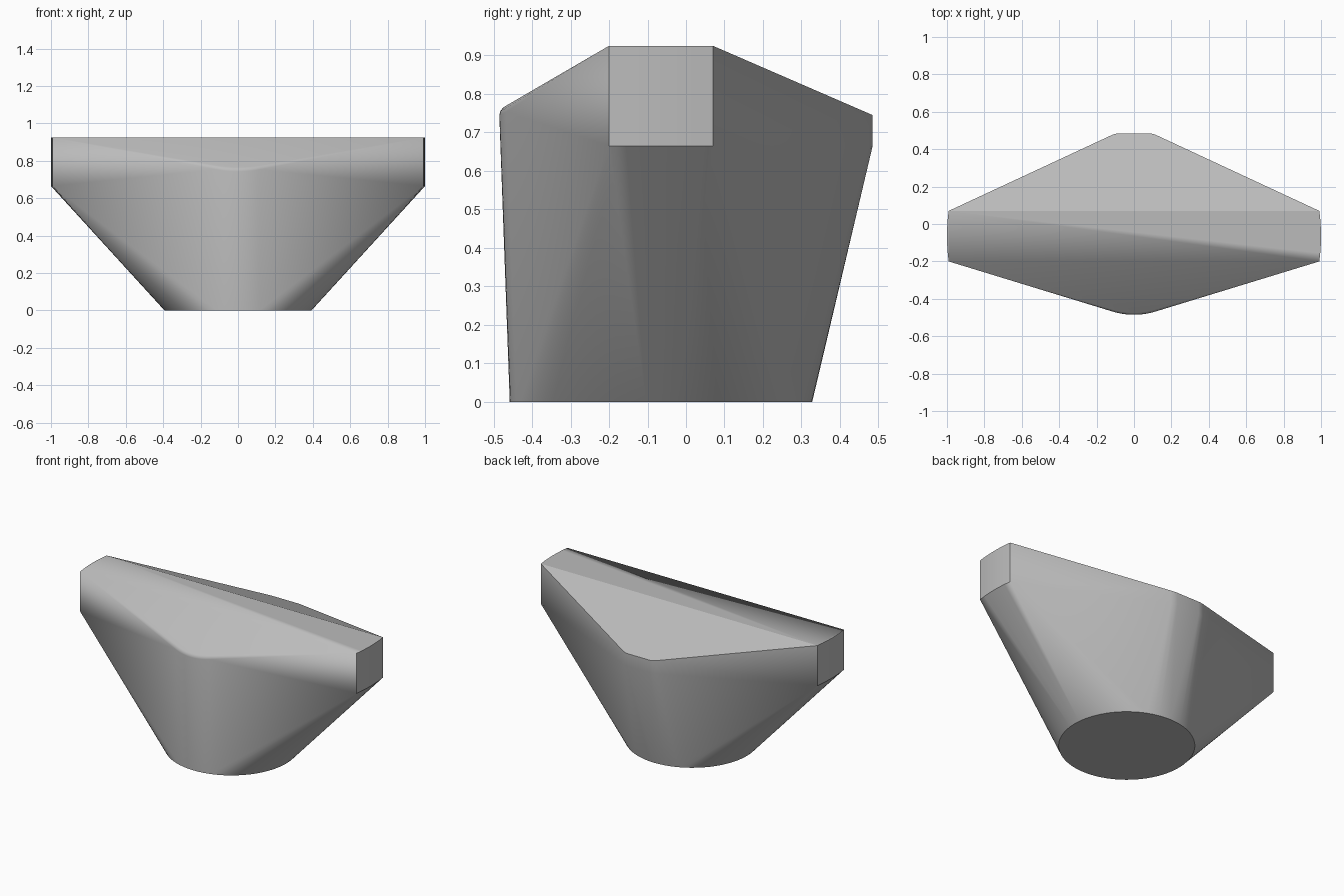
import bpy, bmesh
from math import sin, cos, pi, radians, sqrt

cube = bpy.data.objects.get("Cube")
if cube:
    bpy.data.objects.remove(cube)

grey = bpy.data.materials.new("plain grey")
grey.use_nodes = True
grey.diffuse_color = (0.5, 0.5, 0.5, 1)
grey.node_tree.nodes["Principled BSDF"].inputs["Base Color"].default_value = (0.5, 0.5, 0.5, 1)

MID, TOP, LOW = -0.065, 0.925, 0.665
FRONT, BACK = -0.2, 0.07
points = []

# Round foot
for i in range(64):
    a = 2 * pi * i / 64
    points.append((0.393 * cos(a), MID + 0.393 * sin(a), 0))

# Gently bowed end plates
for side in (-1, 1):
    for i in range(7):
        y = FRONT + (BACK - FRONT) * i / 6
        x = side * sqrt(1 - (y - MID) ** 2)
        points += [(x, y, LOW), (x, y, TOP)]

# Rounded front nose with a softened upper rim
slope = (TOP - 0.765) / (0.475 + FRONT)
for i in range(-8, 9):
    a = radians(17) * i / 8
    for radius, drop in ((0.385, 0), (0.393, 0.006), (0.395, 0.016)):
        x, y = radius * sin(a), -0.09 - radius * cos(a)
        points.append((x, y, TOP + slope * (y - FRONT) - drop))

# Narrow flat back with eased corners
for side in (-1, 1):
    for x, y in ((0.08, 0.485), (0.1, 0.482), (0.12, 0.475)):
        z = TOP - (y - BACK) * 0.18 / 0.415
        points += [(side * x, y, LOW), (side * x, y, z)]

# Wrap the sections in one faceted body
bm = bmesh.new()
for p in points:
    bm.verts.new(p)
hull = bmesh.ops.convex_hull(bm, input=bm.verts)
loose = [v for v in bm.verts if not v.link_faces]
bmesh.ops.delete(bm, geom=loose, context='VERTS')
bmesh.ops.recalc_face_normals(bm, faces=bm.faces)

# Soft blends, with crisp rims and a crisp rear crease on the top
for f in bm.faces:
    f.smooth = True
for e in bm.edges:
    crease = all(abs(v.co.y - BACK) < 0.01 and v.co.z > 0.9 for v in e.verts)
    if crease or e.calc_face_angle(0) > radians(38):
        e.smooth = False

mesh = bpy.data.meshes.new("body")
bm.to_mesh(mesh)
bm.free()
mesh.materials.append(grey)
body = bpy.data.objects.new("body", mesh)
bpy.context.scene.collection.objects.link(body)
